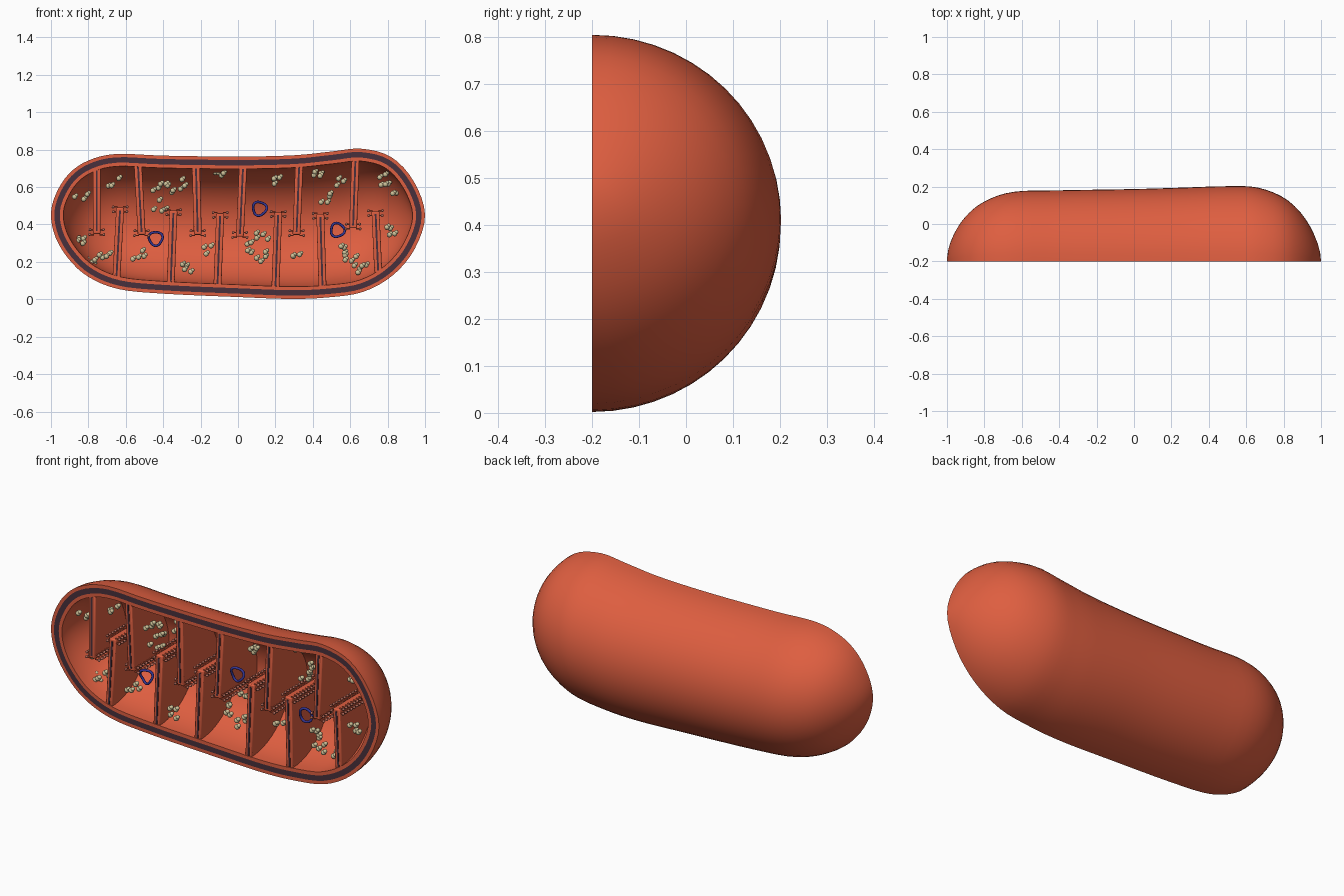
import bpy, bmesh, math, random
from mathutils import Vector, Matrix

random.seed(4)
cube = bpy.data.objects.get("Cube")
if cube:
    bpy.data.objects.remove(cube, do_unlink=True)

FRONT = -0.2      # plane of the cut
DEPTH = 1.03      # depth of a cross-section relative to its half height


def material(name, rgb):
    m = bpy.data.materials.new(name)
    m.use_nodes = True
    m.diffuse_color = (*rgb, 1)
    m.node_tree.nodes["Principled BSDF"].inputs["Base Color"].default_value = (*rgb, 1)
    return m


RED = material("membrane red", (0.73, 0.112, 0.051))
DARK = material("gap dark plum", (0.065, 0.03, 0.045))
BEIGE = material("granule beige", (0.62, 0.54, 0.32))
BLUE = material("ring blue", (0.035, 0.035, 0.3))
PINK = material("bead dusty pink", (0.45, 0.15, 0.11))


def finish(bm, name, mats, angle=35):
    bmesh.ops.recalc_face_normals(bm, faces=bm.faces)
    me = bpy.data.meshes.new(name)
    bm.to_mesh(me)
    bm.free()
    for m in mats:
        me.materials.append(m)
    me.shade_smooth()
    me.set_sharp_from_angle(angle=math.radians(angle))
    ob = bpy.data.objects.new(name, me)
    bpy.context.scene.collection.objects.link(ob)
    return ob


# Outline of the cut face: top edge left to right, then bottom edge
top = [(-1, .45), (-.975, .56), (-.905, .67), (-.8, .742), (-.65, .777), (-.4, .768),
       (0, .763), (.3, .77), (.5, .79), (.66, .805), (.82, .76), (.94, .63), (1, .45)]
bottom = [(-.975, .33), (-.905, .215), (-.8, .12), (-.64, .055), (-.4, .03), (0, .012),
          (.28, .002), (.48, .01), (.67, .04), (.83, .13), (.945, .27)]
control = [Vector(p) for p in top + bottom[::-1]]
STEPS = 4


def smooth_loop(pts):
    out, n = [], len(pts)
    for i in range(n):
        a, b, c, d = (pts[(i + k) % n] for k in (-1, 0, 1, 2))
        for s in range(STEPS):
            t = s / STEPS
            out.append(0.5 * (2 * b + (c - a) * t + (2 * a - 5 * b + 4 * c - d) * t ** 2
                              + (3 * b - a - 3 * c + d) * t ** 3))
    return out


loop = smooth_loop(control)
N = len(loop)
HALF = N // 2


def inset(dist):
    out = []
    for i, p in enumerate(loop):
        t = (loop[(i + 1) % N] - loop[i - 1]).normalized()
        out.append(p + Vector((t.y, -t.x)) * dist)
    return out


# Shell: half-round body with a layered rim
WALL = 0.066
bm = bmesh.new()
SEG = 28


def half_body(outline):
    rows = []
    for i in range(1, HALF):
        a, b = outline[i], outline[N - i]
        mid, arm = (a + b) / 2, (a - b) / 2
        row = []
        for k in range(SEG + 1):
            ang = math.pi * k / SEG
            p = mid + arm * math.cos(ang)
            row.append(bm.verts.new((p.x, FRONT + DEPTH * arm.length * math.sin(ang), p.y)))
        rows.append(row)
    poles = [bm.verts.new((outline[i].x, FRONT, outline[i].y)) for i in (0, HALF)]
    for r, q in zip(rows, rows[1:]):
        for k in range(SEG):
            bm.faces.new((r[k], r[k + 1], q[k + 1], q[k]))
    for pole, row in zip(poles, (rows[0], rows[-1])):
        for k in range(SEG):
            bm.faces.new((pole, row[k], row[k + 1]))
    return [poles[0]] + [r[0] for r in rows] + [poles[1]] + [r[-1] for r in rows[::-1]]


def flat_loop(outline):
    return [bm.verts.new((p.x, FRONT, p.y)) for p in outline]


rims = [half_body(loop), flat_loop(inset(0.018)), flat_loop(inset(0.047)), half_body(inset(WALL))]
for band, (a, b) in enumerate(zip(rims, rims[1:])):
    for i in range(N):
        j = (i + 1) % N
        f = bm.faces.new((a[i], a[j], b[j], b[i]))
        f.material_index = 1 if band == 1 else 0
finish(bm, "outer_shell", [RED, DARK])

inner = inset(WALL)


def section(x):
    """Middle height and half height of the cavity at x."""
    def height(pts):
        for a, b in zip(pts, pts[1:]):
            if a.x <= x <= b.x:
                return a.y + (b.y - a.y) * (x - a.x) / (b.x - a.x)
        return pts[0].y
    hi = height(inner[:HALF + 1])
    lo = height((inner[HALF:] + inner[:1])[::-1])
    return (hi + lo) / 2, (hi - lo) / 2


def prism(bm, outline, x_at, half):
    """Extrude a (y, z) outline to both sides of a leaning centre line."""
    sides = [[bm.verts.new((x_at(z) + s * half, y, z)) for y, z in outline] for s in (-1, 1)]
    bm.faces.new(sides[0])
    bm.faces.new(sides[1][::-1])
    n = len(outline)
    for i in range(n):
        j = (i + 1) % n
        bm.faces.new((sides[0][i], sides[0][j], sides[1][j], sides[1][i]))


# Folds: plates standing on the floor (-1) or hanging from the roof (1)
def fold(name, side, x_root, x_tip, tip):
    mid, r = section(x_root)
    r += 0.012
    root = mid + side * r

    def x_at(z):
        return x_tip + (x_root - x_tip) * (z - tip) / (root - tip)

    start, end = math.asin((tip - mid) / r), side * math.pi / 2
    front = FRONT + 0.005
    outline = [(front, tip)]
    for k in range(17):
        a = start + (end - start) * k / 16
        outline.append((max(front, FRONT + DEPTH * r * math.cos(a)), mid + r * math.sin(a)))
    bm = bmesh.new()
    prism(bm, outline, x_at, 0.021)
    ob = finish(bm, name, [RED])
    bev = ob.modifiers.new("soft_edge", "BEVEL")
    bev.width, bev.segments, bev.limit_method = 0.006, 2, "ANGLE"

    # dark seam between the two layers of the fold
    bm = bmesh.new()
    z0, z1 = tip + side * 0.014, root - side * 0.012
    prism(bm, [(front - .003, z0), (front + .004, z0), (front + .004, z1), (front - .003, z1)], x_at, .005)
    finish(bm, name + "_seam", [DARK])

    # stalked beads in rows along the tip
    bm = bmesh.new()
    y, y_end = FRONT + 0.015, outline[1][0] - 0.03
    while y < y_end:
        for sx in (-1, 1):
            for dx, dz in ((0.038, -0.004), (0.036, 0.022)):
                z = tip + side * dz
                ball = bmesh.ops.create_icosphere(bm, subdivisions=1, radius=0.0085, matrix=Matrix.Translation((x_tip + sx * dx, y, z)))
                for f in {f for v in ball["verts"] for f in v.link_faces}:
                    f.material_index = 1
                stalk = Matrix.Translation((x_tip + sx * (dx - .012), y, z)) @ Matrix.Rotation(math.pi / 2, 4, "Y")
                bmesh.ops.create_cone(bm, segments=5, radius1=.004, radius2=.004, depth=.022, matrix=stalk)
        y += 0.024
    finish(bm, name + "_beads", [RED, PINK], 60)


hanging = [(-.755, -.755, .35), (-.535, -.515, .345), (-.225, -.215, .345),
           (.027, .01, .335), (.327, .313, .345), (.628, .615, .38)]
standing = [(-.65, -.63, .49), (-.36, -.345, .475), (-.11, -.095, .46),
            (.2, .215, .465), (.452, .44, .455), (.75, .735, .47)]
for i, f in enumerate(hanging):
    fold(f"hanging_fold_{i + 1}", 1, *f)
for i, f in enumerate(standing):
    fold(f"standing_fold_{i + 1}", -1, *f)

# Granules: small clusters of balls in the cavity
clusters = [(-.84, .56), (-.66, .62), (-.83, .3), (-.71, .25), (-.78, .2), (-.44, .59), (-.37, .6),
            (-.29, .61), (-.42, .5), (-.53, .23), (-.28, .17), (-.17, .26), (-.09, .65), (.04, .28),
            (.12, .23), (.13, .33), (.2, .62), (.32, .24), (.44, .66), (.53, .62), (.47, .54),
            (.56, .26), (.6, .2), (.66, .16), (.78, .64), (.82, .59), (.83, .37)]
bm = bmesh.new()
for cx, cz in clusters:
    cy = FRONT + random.uniform(0.02, 0.14)
    for k in range(random.choice((3, 4))):
        at = (cx + random.uniform(-.035, .035), cy + random.uniform(-.015, .03), cz + random.uniform(-.03, .03))
        for shift, size in ((0, .0145), (.009, .011)):
            place = Matrix.Translation((at[0] + shift, at[1], at[2] + shift))
            bmesh.ops.create_icosphere(bm, subdivisions=2, radius=size, matrix=place)
finish(bm, "granules", [BEIGE], 60)

# Rings: slightly uneven closed loops
for i, (x, z) in enumerate([(-.44, .325), (.115, .485), (.532, .37)]):
    bm = bmesh.new()
    major, minor = 36, 8
    grid = []
    for a in range(major):
        t = 2 * math.pi * a / major
        rad = 0.036 + 0.003 * math.sin(3 * t + i)
        grid.append([bm.verts.new((x + (rad + .007 * math.cos(u)) * math.cos(t),
                                   FRONT + .03 + .006 * math.sin(2 * t) + .007 * math.sin(u),
                                   z + (rad + .007 * math.cos(u)) * math.sin(t)))
                     for u in (2 * math.pi * b / minor for b in range(minor))])
    for a in range(major):
        n = (a + 1) % major
        for b in range(minor):
            m = (b + 1) % minor
            bm.faces.new((grid[a][b], grid[n][b], grid[n][m], grid[a][m]))
    finish(bm, f"blue_ring_{i + 1}", [BLUE], 60)
